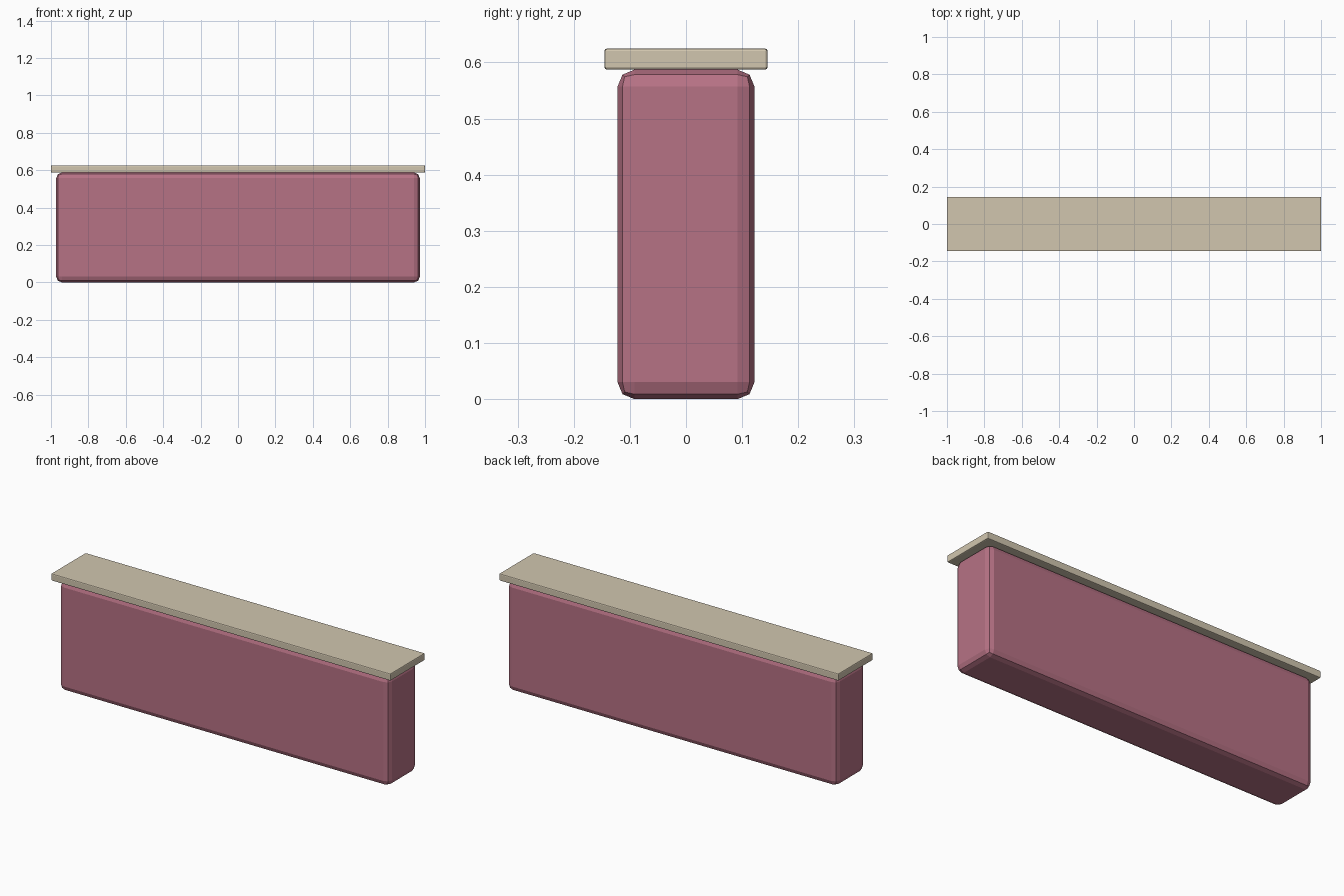
import bpy

cube = bpy.data.objects.get("Cube")
if cube:
    bpy.data.objects.remove(cube, do_unlink=True)


def make_material(name, color):
    mat = bpy.data.materials.new(name)
    mat.use_nodes = True
    mat.diffuse_color = (*color, 1)
    mat.node_tree.nodes["Principled BSDF"].inputs["Base Color"].default_value = (*color, 1)
    return mat


def bevelled_box(name, size, bottom, bevel, segments, mat):
    """Box standing on a given height, with rounded edges."""
    bpy.ops.mesh.primitive_cube_add(size=1, location=(0, 0, bottom + size[2] / 2))
    obj = bpy.context.object
    obj.name = name
    obj.scale = size
    bpy.ops.object.transform_apply(location=False, rotation=False, scale=True)
    mod = obj.modifiers.new("Rounded edges", "BEVEL")
    mod.width = bevel
    mod.segments = segments
    mod.limit_method = "NONE"
    obj.data.materials.append(mat)
    return obj


rose = make_material("dusty rose", (0.47, 0.168, 0.234))
beige = make_material("warm beige", (0.64, 0.565, 0.43))

# Wall body with softened edges
bevelled_box("wall_body", (1.944, 0.244, 0.587), 0, 0.03, 2, rose)

# Overhanging flat capstone
bevelled_box("wall_cap", (2, 0.291, 0.038), 0.587, 0.005, 2, beige)
